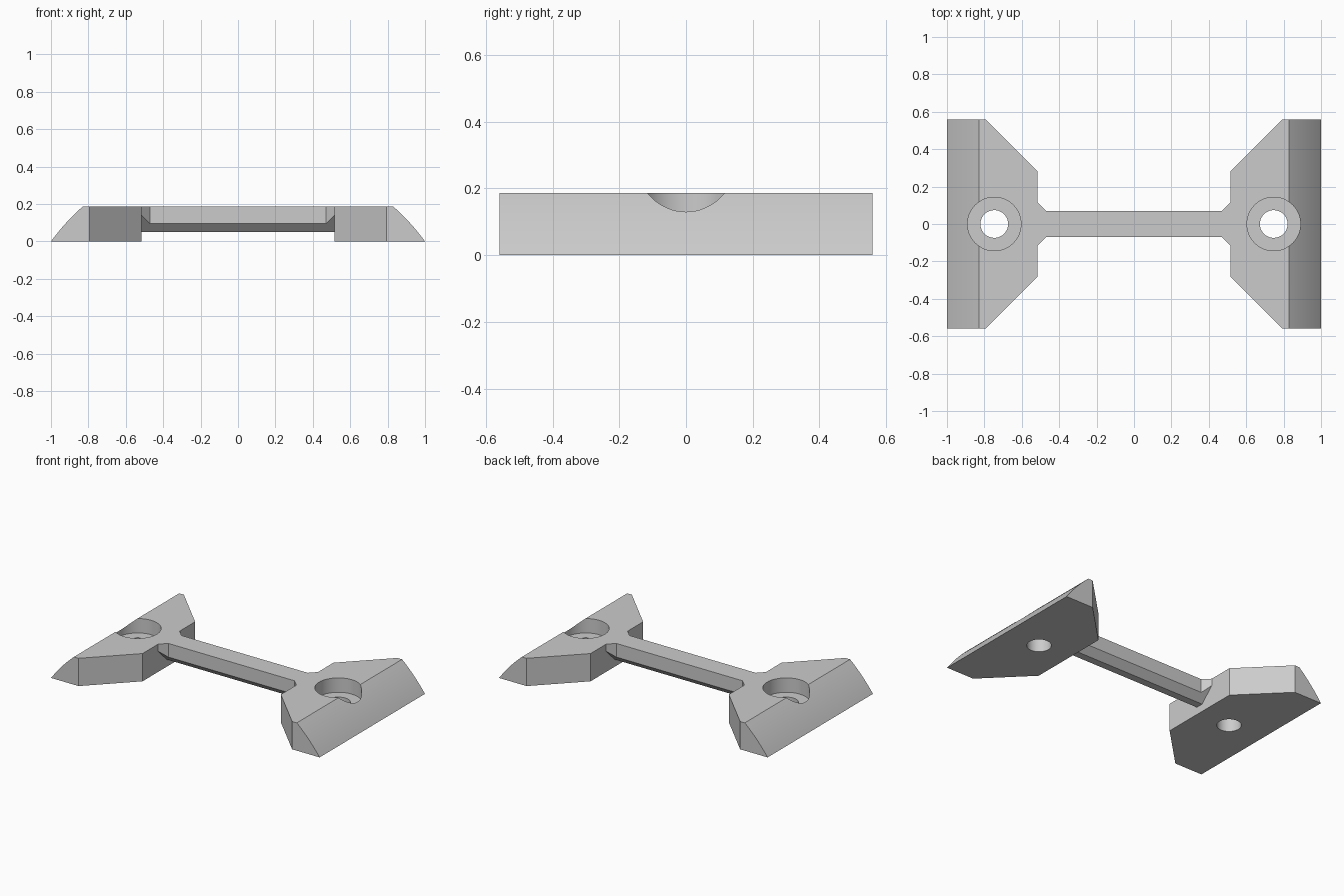
import bpy, bmesh
from math import sqrt
from mathutils import Vector

cube = bpy.data.objects.get("Cube")
if cube:
    bpy.data.objects.remove(cube, do_unlink=True)

HEIGHT = 0.187
HALF_DEPTH = 0.56
HOLE_X = 0.747

grey = bpy.data.materials.new("light grey")
grey.use_nodes = True
colour = (0.6, 0.6, 0.6, 1)
grey.diffuse_color = colour
grey.node_tree.nodes["Principled BSDF"].inputs["Base Color"].default_value = colour


def make_object(name, bm):
    bmesh.ops.recalc_face_normals(bm, faces=bm.faces[:])
    mesh = bpy.data.meshes.new(name)
    bm.to_mesh(mesh)
    bm.free()
    mesh.materials.append(grey)
    obj = bpy.data.objects.new(name, mesh)
    bpy.context.collection.objects.link(obj)
    return obj


def loft(bm, rings, cap=True):
    """Join equal-length rings of points with quads."""
    loops = [[bm.verts.new(p) for p in ring] for ring in rings]
    for a, b in zip(loops, loops[1:]):
        for i in range(len(a)):
            j = (i + 1) % len(a)
            bm.faces.new((a[i], a[j], b[j], b[i]))
    if cap:
        bm.faces.new(loops[0])
        bm.faces.new(loops[-1])


def select_only(obj):
    bpy.ops.object.select_all(action="DESELECT")
    obj.select_set(True)
    bpy.context.view_layer.objects.active = obj


# End block profile: flat base, upright inner wall, gently bowed outer slope
start, end = Vector((0.83, HEIGHT)), Vector((1.0, 0.0))
chord = end - start
outward = Vector((-chord.y, chord.x)).normalized()
steps = 12
profile = [(0.515, 0.0), (0.515, HEIGHT)]
for i in range(steps + 1):
    t = i / steps
    p = start + chord * t + outward * (0.007 * 4 * t * (1 - t))
    profile.append((p.x, p.y))

bm = bmesh.new()
loft(bm, [[(x, y, z) for x, z in profile] for y in (-HALF_DEPTH, HALF_DEPTH)])

# Slanted inner corners
for side in (-1, 1):
    bmesh.ops.bisect_plane(
        bm, geom=bm.verts[:] + bm.edges[:] + bm.faces[:], dist=1e-5,
        plane_co=(0.515, side * 0.28, 0),
        plane_no=(-1 / sqrt(2), side / sqrt(2), 0), clear_outer=True)
    rim = [e for e in bm.edges if e.is_boundary]
    bmesh.ops.holes_fill(bm, edges=rim, sides=0)
end_blocks = make_object("end_blocks", bm)

# Screw hole and its wide flat-bottomed recess
for name, radius, bottom in (("recess_cutter", 0.143, 0.09),
                             ("hole_cutter", 0.074, -0.1)):
    top = 0.4
    bpy.ops.mesh.primitive_cylinder_add(
        vertices=64, radius=radius, depth=top - bottom,
        location=(HOLE_X, 0, (top + bottom) / 2))
    cutter = bpy.context.object
    cutter.name = name
    cutter.hide_render = True
    cutter.data.materials.append(grey)
    cut = end_blocks.modifiers.new(name, "BOOLEAN")
    cut.operation = "DIFFERENCE"
    cut.solver = "EXACT"
    cut.object = cutter
    select_only(end_blocks)
    bpy.ops.object.modifier_apply(modifier=cut.name)
    bpy.data.objects.remove(cutter, do_unlink=True)

# Matching block on the other end
mirror = end_blocks.modifiers.new("mirror", "MIRROR")
mirror.use_axis[0] = True
mirror.use_mirror_merge = False
select_only(end_blocks)
bpy.ops.object.modifier_apply(modifier=mirror.name)
bpy.ops.object.shade_smooth_by_angle(angle=0.5)


# Connecting bar: chamfered underside, flaring where it meets the blocks
def bar_section(x, half_width):
    base, narrow = 0.05, 0.025
    shoulder = base + half_width - narrow
    return [(x, -narrow, base), (x, narrow, base),
            (x, half_width, shoulder), (x, half_width, HEIGHT),
            (x, -half_width, HEIGHT), (x, -half_width, shoulder)]


bm = bmesh.new()
stations = ((-0.515, 0.115), (-0.47, 0.07), (0.47, 0.07), (0.515, 0.115))
loft(bm, [bar_section(x, w) for x, w in stations], cap=False)
bmesh.ops.dissolve_limit(bm, angle_limit=0.01, verts=bm.verts[:], edges=bm.edges[:])
make_object("connecting_bar", bm)
